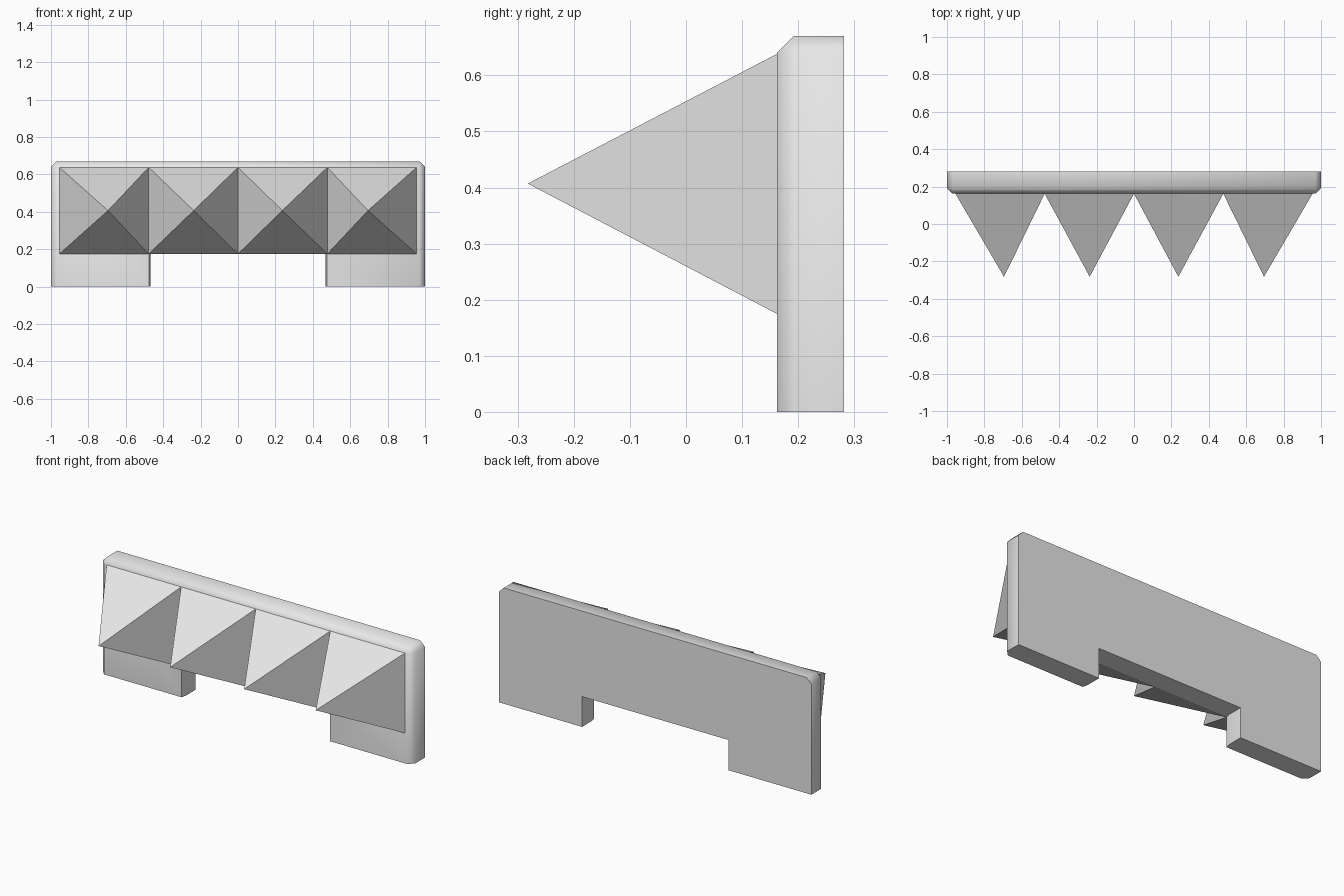
import bpy, bmesh, math

cube = bpy.data.objects.get("Cube")
if cube:
    bpy.data.objects.remove(cube, do_unlink=True)

GREY = (0.8, 0.8, 0.8, 1.0)
grey = bpy.data.materials.new("light_grey")
grey.use_nodes = True
grey.diffuse_color = GREY
grey.node_tree.nodes["Principled BSDF"].inputs["Base Color"].default_value = GREY

BACK, FRONT, TIP = 0.282, 0.162, -0.282   # depths along y
TOP, NOTCH, CUT = 0.67, 0.175, 0.03       # heights and chamfer size


def finish(bm, name):
    bmesh.ops.remove_doubles(bm, verts=bm.verts, dist=0.0005)
    bmesh.ops.recalc_face_normals(bm, faces=bm.faces)
    mesh = bpy.data.meshes.new(name)
    bm.to_mesh(mesh)
    bm.free()
    mesh.materials.append(grey)
    obj = bpy.data.objects.new(name, mesh)
    bpy.context.collection.objects.link(obj)
    return obj


def outline(half):
    """Mirror a half outline in x to close the loop."""
    return half + [(-x, z) for x, z in reversed(half)]


# Plate: an arch outline lofted from the back to a chamfered front
full = outline([(0.468, NOTCH), (0.468, 0), (1, 0), (1, TOP - CUT), (1 - CUT, TOP)])
inset = outline([(0.475, NOTCH), (0.475, 0), (1 - CUT, 0),
                 (1 - CUT, TOP - CUT), (1 - CUT, TOP - CUT)])
bm = bmesh.new()
rings = [[bm.verts.new((x, y, z)) for x, z in shape]
         for shape, y in ((full, BACK), (full, FRONT + CUT), (inset, FRONT))]
for a, b in zip(rings, rings[1:]):
    for i in range(len(a)):
        j = (i + 1) % len(a)
        bm.faces.new((a[i], a[j], b[j], b[i]))
bm.faces.new(rings[0])
bm.faces.new(rings[-1])
plate = finish(bm, "back_plate")
bpy.ops.object.select_all(action='DESELECT')
plate.select_set(True)
bpy.context.view_layer.objects.active = plate
bpy.ops.object.shade_smooth_by_angle(angle=math.radians(50))

# Spikes: four open-backed pyramids side by side
WIDTH = 0.4775
for i, tip_x in enumerate((-0.695, -0.237, 0.237, 0.695)):
    left = (i - 2) * WIDTH
    right = left + WIDTH
    bm = bmesh.new()
    base = [bm.verts.new((x, FRONT, z)) for x, z in
            ((left, NOTCH), (right, NOTCH), (right, 0.638), (left, 0.638))]
    tip = bm.verts.new((tip_x, TIP, 0.407))
    for k in range(4):
        bm.faces.new((base[k], base[(k + 1) % 4], tip))
    finish(bm, f"spike_{i + 1}")
